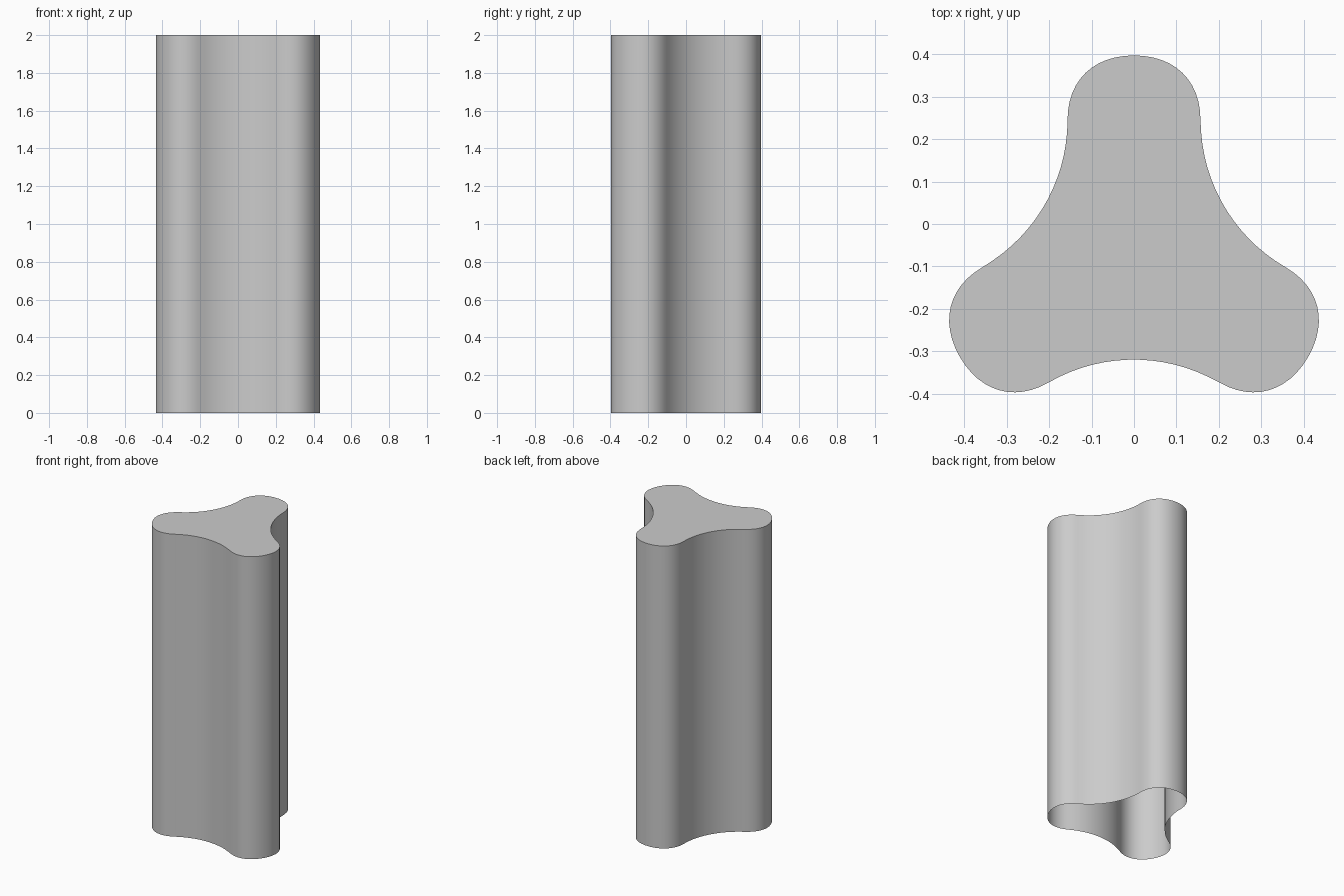
import bpy, bmesh
from math import cos, sin, radians
from mathutils import Vector, Matrix, geometry

if "Cube" in bpy.data.objects:
    bpy.data.objects.remove(bpy.data.objects["Cube"])

HEIGHT = 2.0
CENTRE = Vector((0, -0.0765))   # three-fold symmetry axis
A, B = 0.1565, 0.1515           # lobe half width and tip length
NECK = 0.322                    # distance from the axis to the start of the lobe tip
K = 0.61                        # fullness of the lobe curve
R = 0.40                        # radius of the concave flanks


def quarter(sign):
    # side of the lobe to its tip
    pts = [(sign * A, NECK, 0), (sign * A, NECK + K * B, 0),
           (sign * K * A, NECK + B, 0), (0, NECK + B, 0)]
    return [Vector(p[:2]) for p in geometry.interpolate_bezier(*[Vector(p) for p in pts], 13)]


# One third of the outline: rounded lobe, then a tangent 60 degree concave arc
segment = quarter(1) + quarter(-1)[-2::-1]
arc_centre = Vector((-A - R, NECK))
segment += [arc_centre + R * Vector((cos(radians(-a)), sin(radians(-a)))) for a in range(4, 60, 4)]

outline = []
for i in range(3):
    turn = Matrix.Rotation(radians(120 * i), 2)
    outline += [turn @ p + CENTRE for p in segment]

# Walls and closed top, open underneath
bm = bmesh.new()
low = [bm.verts.new((p.x, p.y, 0)) for p in outline]
high = [bm.verts.new((p.x, p.y, HEIGHT)) for p in outline]
n = len(outline)
for i in range(n):
    j = (i + 1) % n
    bm.faces.new((low[i], low[j], high[j], high[i]))
bm.faces.new(high)
mesh = bpy.data.meshes.new("three_lobed_column")
bm.to_mesh(mesh)
bm.free()

column = bpy.data.objects.new("three_lobed_column", mesh)
bpy.context.collection.objects.link(column)
bpy.context.view_layer.objects.active = column
column.select_set(True)
bpy.ops.object.shade_smooth_by_angle(angle=radians(35))
